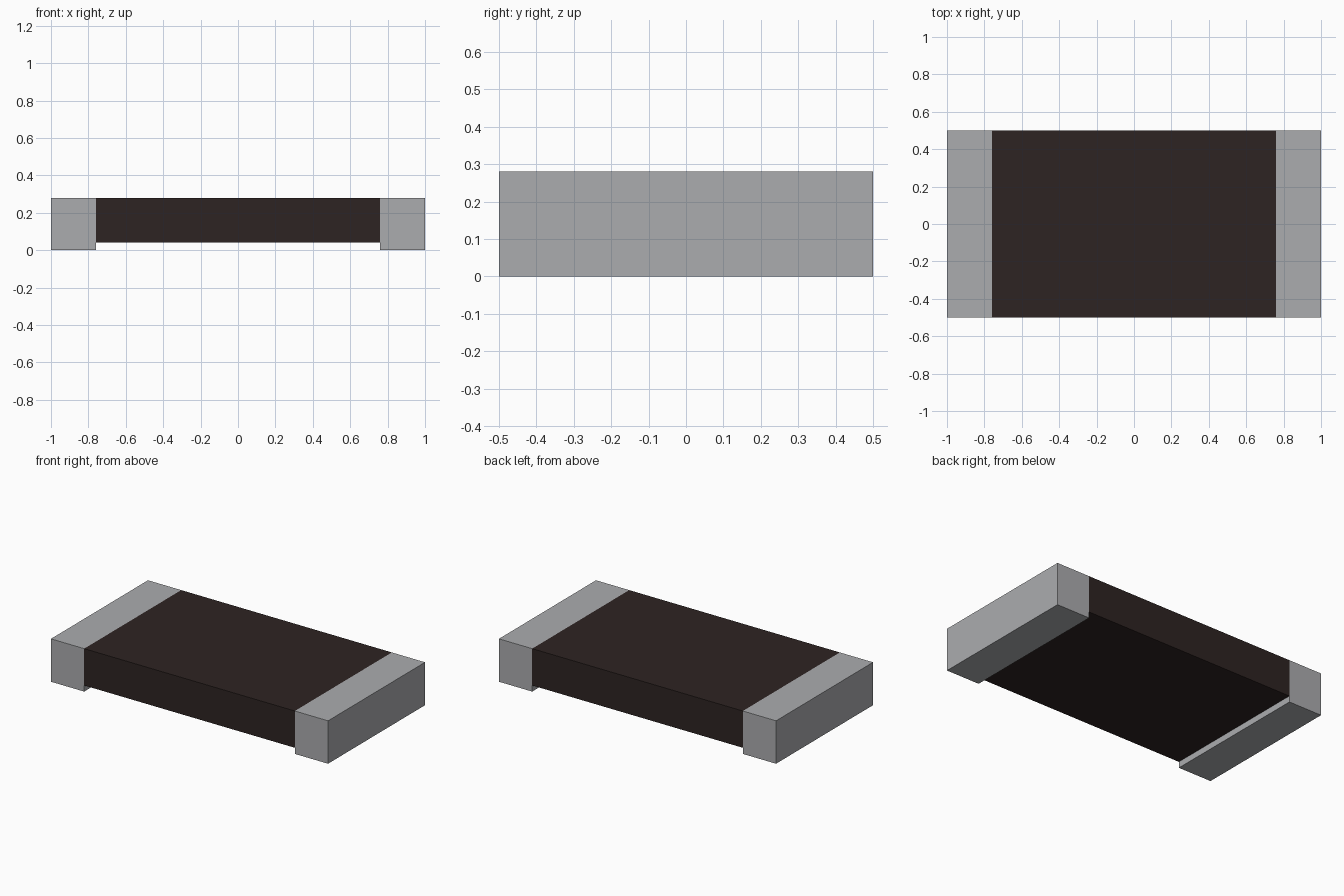
import bpy

if "Cube" in bpy.data.objects:
    bpy.data.objects.remove(bpy.data.objects["Cube"])


def material(name, rgb):
    m = bpy.data.materials.new(name)
    m.diffuse_color = (*rgb, 1.0)
    m.use_nodes = True
    m.node_tree.nodes["Principled BSDF"].inputs["Base Color"].default_value = m.diffuse_color
    return m


def box(name, lo, hi, mat):
    """Flat-faced box spanning two opposite corners."""
    bpy.ops.mesh.primitive_cube_add(
        size=1, location=[(a + b) / 2 for a, b in zip(lo, hi)])
    ob = bpy.context.object
    ob.name = name
    ob.scale = [b - a for a, b in zip(lo, hi)]
    bpy.ops.object.transform_apply(location=False, rotation=False, scale=True)
    ob.data.materials.append(mat)
    return ob


dark = material("dark_brown", (0.027, 0.017, 0.016))
metal = material("tin_grey", (0.41, 0.415, 0.43))

HALF_Y, TOP, INNER = 0.5, 0.28, 0.76

# Raised slab between the two terminals
box("body", (-INNER, -HALF_Y, 0.04), (INNER, HALF_Y, TOP), dark)

# Metal terminals at both ends, standing on the ground
box("left_terminal", (-1, -HALF_Y, 0), (-INNER, HALF_Y, TOP), metal)
box("right_terminal", (INNER, -HALF_Y, 0), (1, HALF_Y, TOP), metal)
